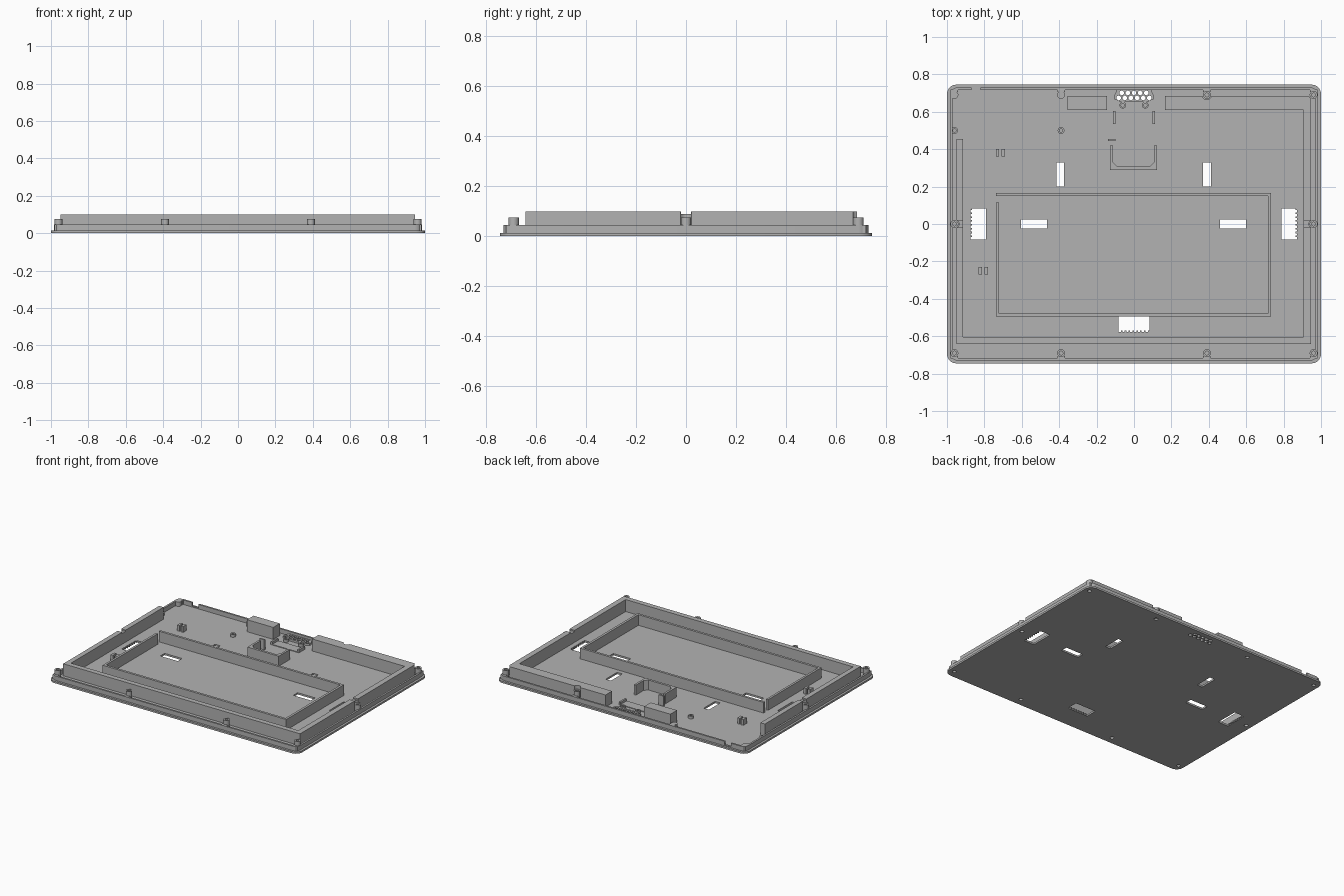
import bpy, bmesh, math

if "Cube" in bpy.data.objects:
    bpy.data.objects.remove(bpy.data.objects["Cube"])

grey = bpy.data.materials.new("matte grey")
grey.diffuse_color = (0.45, 0.45, 0.45, 1)
grey.use_nodes = True
grey.node_tree.nodes["Principled BSDF"].inputs["Base Color"].default_value = grey.diffuse_color
FLOOR, RIM, POST, WALL = 0.013, 0.045, 0.075, 0.10


def prism(name, loops, z0, z1):
    """Closed prisms from one or more outlines."""
    bm = bmesh.new()
    for pts in loops:
        low = [bm.verts.new((x, y, z0)) for x, y in pts]
        high = [bm.verts.new((x, y, z1)) for x, y in pts]
        bm.faces.new(low[::-1])
        bm.faces.new(high)
        n = len(pts)
        for i in range(n):
            j = (i + 1) % n
            bm.faces.new((low[i], low[j], high[j], high[i]))
    bmesh.ops.recalc_face_normals(bm, faces=bm.faces)
    me = bpy.data.meshes.new(name)
    bm.to_mesh(me)
    bm.free()
    me.materials.append(grey)
    ob = bpy.data.objects.new(name, me)
    bpy.context.collection.objects.link(ob)
    return ob


def rect(x0, x1, y0, y1):
    return [(x0, y0), (x1, y0), (x1, y1), (x0, y1)]


def circle(x, y, r, n=20, turn=0):
    return [(x + r * math.cos(turn + math.tau * i / n),
             y + r * math.sin(turn + math.tau * i / n)) for i in range(n)]


def rounded(hx, hy, r, seg=6):
    pts = []
    for q, (sx, sy) in enumerate(((1, 1), (-1, 1), (-1, -1), (1, -1))):
        for i in range(seg + 1):
            a = math.pi / 2 * (q + i / seg)
            pts.append((sx * (hx - r) + r * math.cos(a), sy * (hy - r) + r * math.sin(a)))
    return pts


def cut(ob, loops, z0, z1):
    cutter = prism("cutter", loops, z0, z1)
    cutter.hide_render = True
    mod = ob.modifiers.new("cut", 'BOOLEAN')
    mod.operation = 'DIFFERENCE'
    mod.solver = 'EXACT'
    mod.object = cutter
    bpy.context.view_layer.objects.active = ob
    bpy.ops.object.modifier_apply(modifier=mod.name)
    bpy.data.objects.remove(cutter)


def toothed(length, depth, teeth=8, bite=0.008):
    """Slot outline with one serrated long edge, centred on the origin."""
    pts = [(-length / 2, depth / 2)]
    step = length / teeth
    for i in range(teeth):
        x = -length / 2 + i * step
        pts += [(x, -depth / 2), (x + step * 0.6, -depth / 2),
                (x + step * 0.6, -depth / 2 + bite), (x + step, -depth / 2 + bite)]
    return pts + [(length / 2, depth / 2)]


# Screw positions around the edge
screws = [(x, y) for y in (-0.69, 0.69) for x in (-0.96, -0.39, 0.39, 0.96)]
screws += [(-0.96, 0), (0.96, 0)]
low_screws = [(-0.96, 0.69), (-0.39, 0.69)]
tall_screws = [p for p in screws if p not in low_screws]

# Vent hexagons
hexes = [circle((i - 2) * 0.033, 0.701, 0.0135, 6, math.pi / 6) for i in range(5)]
hexes += [circle((i - 2.5) * 0.033, 0.674, 0.0135, 6, math.pi / 6) for i in range(6)]

# Base plate with slots, vent and screw recesses
plate = prism("base_plate", [rounded(1.0, 0.745, 0.05)], 0, FLOOR)
edge = toothed(0.165, 0.083)
slots = [rect(-0.605, -0.465, -0.025, 0.025), rect(0.46, 0.60, -0.025, 0.025),
         rect(-0.415, -0.373, 0.20, 0.33), rect(0.37, 0.412, 0.20, 0.33),
         [(x, y - 0.535) for x, y in edge],
         [(y - 0.833, x) for x, y in edge],
         [(0.83 - y, x) for x, y in edge]]
cut(plate, slots, -0.1, 0.1)
cut(plate, hexes, -0.1, 0.1)
cut(plate, [circle(x, y, 0.013) for x, y in screws], -0.1, 0.1)

# Low rim around the edge, with a gap at the back
rim = prism("edge_rim", [rounded(0.984, 0.73, 0.04)], FLOOR, RIM)
cut(rim, [rounded(0.971, 0.717, 0.03)], -0.1, 0.1)
cut(rim, [rect(-0.87, -0.82, 0.70, 0.76)], 0.02, 0.1)

# Screw posts, each tied to the rim
posts = prism("screw_posts", [circle(x, y, 0.021) for x, y in tall_screws], FLOOR, POST)
cut(posts, [circle(x, y, 0.010) for x, y in tall_screws], 0.055, 0.1)
cut(posts, [circle(x, y, 0.013) for x, y in tall_screws], -0.1, 0.035)
tabs = []
for x, y in screws:
    if y:
        s = math.copysign(1, y)
        tabs.append(rect(x - 0.02, x + 0.02, *sorted((y + s * 0.015, s * 0.72))))
    else:
        s = math.copysign(1, x)
        tabs.append(rect(*sorted((x + s * 0.015, s * 0.975)), -0.02, 0.02))
web = prism("post_webs", tabs, FLOOR, RIM)
lows = prism("low_posts", [circle(x, y, 0.021) for x, y in low_screws], FLOOR, RIM)
cut(lows, [circle(x, y, 0.013) for x, y in low_screws], -0.1, 0.035)

# Free-standing ring standoffs
rings = [(-0.96, 0.5), (-0.39, 0.5), (-0.06, 0.635), (0.06, 0.635)]
stand = prism("standoffs", [circle(x, y, 0.018) for x, y in rings], FLOOR, 0.032)
cut(stand, [circle(x, y, 0.009) for x, y in rings], 0.016, 0.1)

# Tall outer wall: left, front, right and back right in one run
wall = prism("outer_wall", [[
    (-0.95, 0.455), (-0.95, -0.642), (0.947, -0.642), (0.947, 0.685), (0.165, 0.685),
    (0.165, 0.61), (0.907, 0.61), (0.907, -0.605), (-0.914, -0.605), (-0.914, 0.455)]],
    FLOOR, WALL)
cut(wall, [circle(x, y, 0.025) for x, y in ((-0.96, 0), (0.96, 0), (0.39, 0.69), (0.96, 0.69))],
    FLOOR + 0.001, 0.2)
cut(wall, [rect(-1, 1, -0.02, 0.02)], 0.09, 0.2)
prism("back_block", [rect(-0.355, -0.145, 0.61, 0.685)], FLOOR, WALL)

# Inner compartment wall with an opening at its back left
prism("compartment_wall", [[
    (-0.738, 0.115), (-0.738, -0.495), (0.733, -0.495), (0.733, 0.167), (-0.738, 0.167),
    (-0.738, 0.15), (0.716, 0.15), (0.716, -0.478), (-0.722, -0.478), (-0.722, 0.115)]],
    FLOOR, 0.09)

# U-shaped holder and its small stop
prism("holder", [[
    (-0.128, 0.42), (-0.128, 0.29), (0.123, 0.29), (0.123, 0.42), (0.108, 0.42),
    (0.108, 0.33), (0.085, 0.307), (-0.09, 0.307), (-0.113, 0.33), (-0.113, 0.42)]],
    FLOOR, 0.085)
prism("holder_stop", [rect(-0.14, -0.10, 0.443, 0.455)], FLOOR, 0.085)

# Shallow tray near the vent
prism("tray_ends", [rect(-0.113, -0.10, 0.535, 0.605), rect(0.10, 0.113, 0.535, 0.605)],
      FLOOR, 0.035)
prism("tray_floor", [rect(-0.10, 0.10, 0.535, 0.605)], FLOOR, 0.018)

# Raised vent surround
vent = prism("vent_surround", [[(-0.07, 0.652), (0.07, 0.652), (0.106, 0.668), (0.106, 0.685),
             (0.09, 0.72), (-0.09, 0.72), (-0.106, 0.685), (-0.106, 0.668)]], FLOOR, 0.028)
cut(vent, hexes, -0.1, 0.1)

# Paired cable clips
prism("cable_clips", [rect(x - 0.009, x + 0.009, y - 0.02, y + 0.02) for x, y in
      ((-0.73, 0.38), (-0.70, 0.38), (-0.822, -0.25), (-0.79, -0.25))], FLOOR, 0.055)

# Smooth the round walls, keep hard edges
for ob in bpy.data.objects:
    ob.select_set(True)
bpy.context.view_layer.objects.active = plate
bpy.ops.object.shade_smooth_by_angle(angle=math.radians(30))
